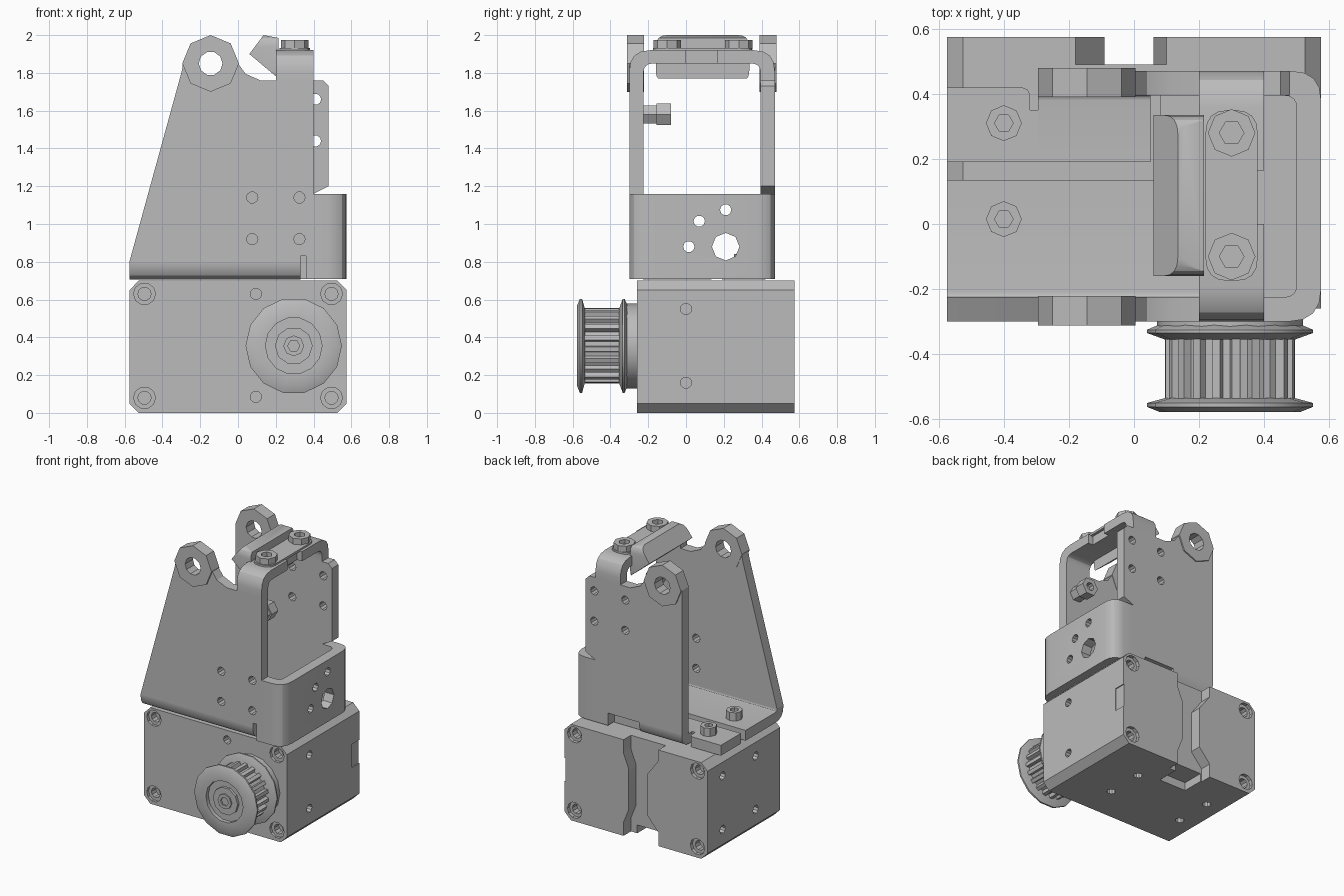
import bpy, bmesh, math
from mathutils import Vector

if "Cube" in bpy.data.objects:
    bpy.data.objects.remove(bpy.data.objects["Cube"])

grey = bpy.data.materials.new("machined_grey")
grey.use_nodes = True
COLOUR = (0.5, 0.5, 0.5, 1)
grey.diffuse_color = COLOUR
grey.node_tree.nodes["Principled BSDF"].inputs["Base Color"].default_value = COLOUR

PLACE = {"x": lambda u, v, w: (w, u, v),
         "y": lambda u, v, w: (u, w, v),
         "z": lambda u, v, w: (u, v, w)}
parts = []


def make(name, bm):
    bmesh.ops.recalc_face_normals(bm, faces=bm.faces)
    mesh = bpy.data.meshes.new(name)
    bm.to_mesh(mesh)
    bm.free()
    mesh.materials.append(grey)
    obj = bpy.data.objects.new(name, mesh)
    bpy.context.collection.objects.link(obj)
    parts.append(obj)
    return obj


def rounded(points, steps=4):
    """Replace each corner that has a third value by an arc of that radius."""
    out = []
    for i, p in enumerate(points):
        here = Vector(p[:2])
        if len(p) < 3:
            out.append(here)
            continue
        a = here + (Vector(points[i - 1][:2]) - here).normalized() * p[2]
        b = here + (Vector(points[(i + 1) % len(points)][:2]) - here).normalized() * p[2]
        for k in range(steps + 1):
            t = k / steps
            out.append(a * (1 - t) ** 2 + here * 2 * t * (1 - t) + b * t * t)
    return out


def prism(name, points, axis, start, end):
    """Extrude a flat profile along an axis."""
    bm = bmesh.new()
    pts = rounded(points)
    low, high = ([bm.verts.new(PLACE[axis](p[0], p[1], w)) for p in pts] for w in (start, end))
    bm.faces.new(low)
    bm.faces.new(high)
    for i in range(len(pts)):
        bm.faces.new((low[i - 1], low[i], high[i], high[i - 1]))
    return make(name, bm)


def disc(name, u, v, r, axis, start, end, sides=10):
    ring = [(u + r * math.cos(math.tau * i / sides), v + r * math.sin(math.tau * i / sides))
            for i in range(sides)]
    return prism(name, ring, axis, start, end)


def box(name, x, y, z):
    return prism(name, [(x[0], y[0]), (x[1], y[0]), (x[1], y[1]), (x[0], y[1])], "z", *z)


def combine(obj, cutters, operation="DIFFERENCE"):
    for c in cutters:
        mod = obj.modifiers.new("cut", "BOOLEAN")
        mod.operation = operation
        mod.solver = "EXACT"
        mod.object = c
        bpy.context.view_layer.objects.active = obj
        bpy.ops.object.modifier_apply(modifier=mod.name)
        parts.remove(c)
        bpy.data.objects.remove(c)


def holes(obj, spots, r, axis, start, end, sides=10):
    combine(obj, [disc("cutter", u, v, r, axis, start, end, sides) for u, v in spots])


def turned(name, profile, cx, cz, sides):
    """Revolve a closed (radius, y) profile about an axis along y."""
    bm = bmesh.new()
    rings = []
    for i in range(sides):
        a = math.tau * i / sides
        rings.append([bm.verts.new((cx + r * math.cos(a), y, cz + r * math.sin(a)))
                      for r, y in profile])
    for i in range(sides):
        for k in range(len(profile)):
            bm.faces.new((rings[i - 1][k - 1], rings[i - 1][k], rings[i][k], rings[i][k - 1]))
    return make(name, bm)


def screw(name, x, y, z, r, height):
    head = disc(name, x, y, r, "z", z, z + height, 8)
    holes(head, [(x, y)], r * 0.52, "z", z + height * 0.4, z + 1, 6)


# Motor housing with chamfered long edges
W, H, C = 0.575, 0.70, 0.05
motor = prism("motor_housing", [(-W + C, 0), (W - C, 0), (W, C), (W, H - C), (W - C, H),
                                (-W + C, H), (-W, H - C), (-W, C)], "y", -0.26, 0.575)
combine(motor, [
    prism("cutter", [(-0.18, 0.8), (-0.18, 0.62), (-0.09, 0.5), (-0.09, 0.2), (-0.18, 0.1),
                     (-0.18, -0.1), (0.1, -0.1), (0.1, 0.1), (0.06, 0.2), (0.06, 0.5),
                     (0.1, 0.6), (0.1, 0.8)], "y", 0.49, 0.7),
    box("cutter", (-0.17, 0.05), (0.33, 0.6), (-0.1, 0.06)),
    box("cutter", (0.568, 0.6), (0.49, 0.6), (0.27, 0.44))])
corners = [(x, z) for x in (-0.495, 0.495) for z in (0.08, 0.63)]
for start, end, deep_start, deep_end in ((-0.3, -0.24, -0.3, -0.19), (0.55, 0.6, 0.5, 0.6)):
    holes(motor, corners, 0.058, "y", start, end)
    holes(motor, corners, 0.035, "y", deep_start, deep_end)
holes(motor, [(0.095, 0.085), (0.095, 0.63)], 0.03, "y", -0.3, -0.21)
holes(motor, [(0, 0.16), (0, 0.55)], 0.03, "x", 0.53, 0.6)
holes(motor, [(y, z) for y in (0.02, 0.4) for z in (0.16, 0.55)], 0.03, "x", -0.6, -0.53)
holes(motor, [(x, y) for x in (-0.4, 0.2) for y in (0.0, 0.28)], 0.03, "z", -0.1, 0.04)

# Toothed belt pulley
PX, PZ = 0.295, 0.355
disc("pulley_boss", PX, PZ, 0.225, "y", -0.315, -0.25, 16)
teeth = []
for i in range(20):
    for step, r in ((0, 0.175), (0.4, 0.175), (0.5, 0.2), (0.9, 0.2)):
        a = math.tau * (i + step) / 20
        teeth.append((PX + r * math.cos(a), PZ + r * math.sin(a)))
prism("pulley_teeth", teeth, "y", -0.545, -0.33)
turned("pulley_front_flange", [(0.05, -0.55), (0.15, -0.55), (0.15, -0.578), (0.215, -0.578),
                               (0.255, -0.562), (0.255, -0.55), (0.2, -0.535),
                               (0.05, -0.535)], PX, PZ, 14)
turned("pulley_rear_flange", [(0.05, -0.355), (0.2, -0.355), (0.255, -0.335), (0.255, -0.325),
                              (0.215, -0.308), (0.05, -0.308)], PX, PZ, 14)
disc("pulley_hub", PX, PZ, 0.1, "y", -0.568, -0.5, 10)
shaft = disc("motor_shaft", PX, PZ, 0.055, "y", -0.578, -0.3, 8)
holes(shaft, [(PX, PZ)], 0.032, "y", -0.6, -0.555, 6)

# Bracket front plate, sloping on one side, with its bent floor
F0, F1, B0, B1 = -0.30, -0.225, 0.395, 0.47
EYE = (-0.145, 1.85)
front = prism("bracket_front_plate", [(-0.575, 0.8), (0.33, 0.8), (0.33, 0.83), (0.36, 0.83),
                                      (0.36, 0.71), (0.4, 0.71), (0.4, 1.76), (0.12, 1.76),
                                      (0.04, 1.795), (0, 1.85), (-0.145, 1.9), (-0.29, 1.85),
                                      (-0.3, 1.8)], "y", F0, F1)
holes(front, [(x, z) for x in (0.075, 0.325) for z in (0.92, 1.14)], 0.03, "y", -0.4, -0.1)
prism("bracket_front_floor", [(0.135, 0.705), (F0, 0.705, 0.09), (F0, 0.8), (F1, 0.8),
                              (F1, 0.78, 0.015), (0.135, 0.78)], "x", -0.575, 0.33)

# Bracket back plate with its bent floor
back = prism("bracket_back_plate", [(-0.295, 0.8), (0.3, 0.8), (0.3, 0.71), (0.4, 0.71),
                                    (0.4, 1.16), (0.48, 1.2), (0.48, 1.73), (0.45, 1.76),
                                    (0.12, 1.76), (0.04, 1.795), (0, 1.85), (-0.145, 1.9),
                                    (-0.295, 1.85)], "y", B0, B1)
holes(back, [(x, z) for x in (0.16, 0.41) for z in (1.44, 1.66)], 0.03, "y", 0.3, 0.6)
prism("bracket_back_bend", [(0.19, 0.705), (B1, 0.705, 0.09), (B1, 0.8), (B0, 0.8),
                            (B0, 0.78, 0.015), (0.19, 0.78)], "x", -0.295, 0.05)
box("bracket_back_floor", (0.08, 0.33), (0.19, 0.395), (0.705, 0.78))
prism("bracket_back_tab", [(-0.575, 0.19), (-0.295, 0.19), (-0.295, 0.35), (-0.32, 0.35),
                           (-0.32, 0.42, 0.03), (-0.575, 0.42)], "z", 0.705, 0.78)

# Pivot eyes at the top of both plates
for name, plate, y0, y1 in (("front_eye", front, -0.312, -0.222), ("back_eye", back, 0.39, 0.48)):
    eye = disc(name, *EYE, 0.15, "y", y0, y1, 8)
    for obj in (eye, plate):
        holes(obj, [EYE], 0.063, "y", y0 - 0.1, y1 + 0.1)

# Arched top strap and lower side wrap that join the plates
strap = prism("bracket_top_strap", [(F0, 1.76), (F0, 1.92, 0.11), (B1, 1.92, 0.11), (B1, 1.76),
                                    (B0, 1.76), (B0, 1.85, 0.05), (F1, 1.85, 0.05),
                                    (F1, 1.76)], "x", 0.2, 0.4)
combine(strap, [box("cutter", (0.36, 0.5), (0, 0.165), (1.8, 2))])
wrap = prism("bracket_side_wrap", [(0.4, F0), (0.575, F0, 0.1), (0.575, B1, 0.09), (0.4, B1),
                                   (0.4, B0), (0.5, B0, 0.04), (0.5, F1, 0.04), (0.4, F1)],
             "z", 0.71, 1.16)
holes(wrap, [(0.07, 1.015), (0.21, 1.075), (0.015, 0.88)], 0.03, "x", 0.45, 0.7)
holes(wrap, [(0.21, 0.88)], 0.073, "x", 0.45, 0.7, 8)

# Tilted stop block with rounded ends, and its clamp washer
block = prism("stop_block", [(0.06, 1.9), (0.135, 2.0), (0.215, 1.985), (0.215, 1.77)],
              "y", -0.2, 0.4)
combine(block, [prism("cutter", [(-0.16, 1.75, 0.06), (0.335, 1.75, 0.06), (0.335, 2.0, 0.06),
                                 (-0.16, 2.0, 0.06)], "x", 0, 0.3)], "INTERSECT")
prism("clamp_washer", [(0.22, -0.175, 0.07), (0.38, -0.175, 0.07), (0.38, 0.35, 0.07),
                       (0.22, 0.35, 0.07)], "z", 1.915, 1.932)

# Screws on the strap and floor, and the standoff inside the front plate
for name, y in (("strap_screw_front", -0.1), ("strap_screw_back", 0.28)):
    screw(name, 0.3, y, 1.925, 0.073, 0.05)
for name, y in (("floor_screw_front", 0.015), ("floor_screw_back", 0.31)):
    screw(name, -0.4, y, 0.775, 0.055, 0.065)
disc("standoff_base", 0.315, 1.58, 0.055, "y", -0.23, -0.155, 6)
standoff = disc("standoff_nut", 0.315, 1.58, 0.066, "y", -0.155, -0.08, 6)
holes(standoff, [(0.315, 1.58)], 0.03, "y", -0.12, 0)

# Soft bends, sharp edges
bpy.ops.object.select_all(action="DESELECT")
for obj in parts:
    obj.select_set(True)
bpy.context.view_layer.objects.active = motor
bpy.ops.object.shade_smooth_by_angle(angle=math.radians(28))
